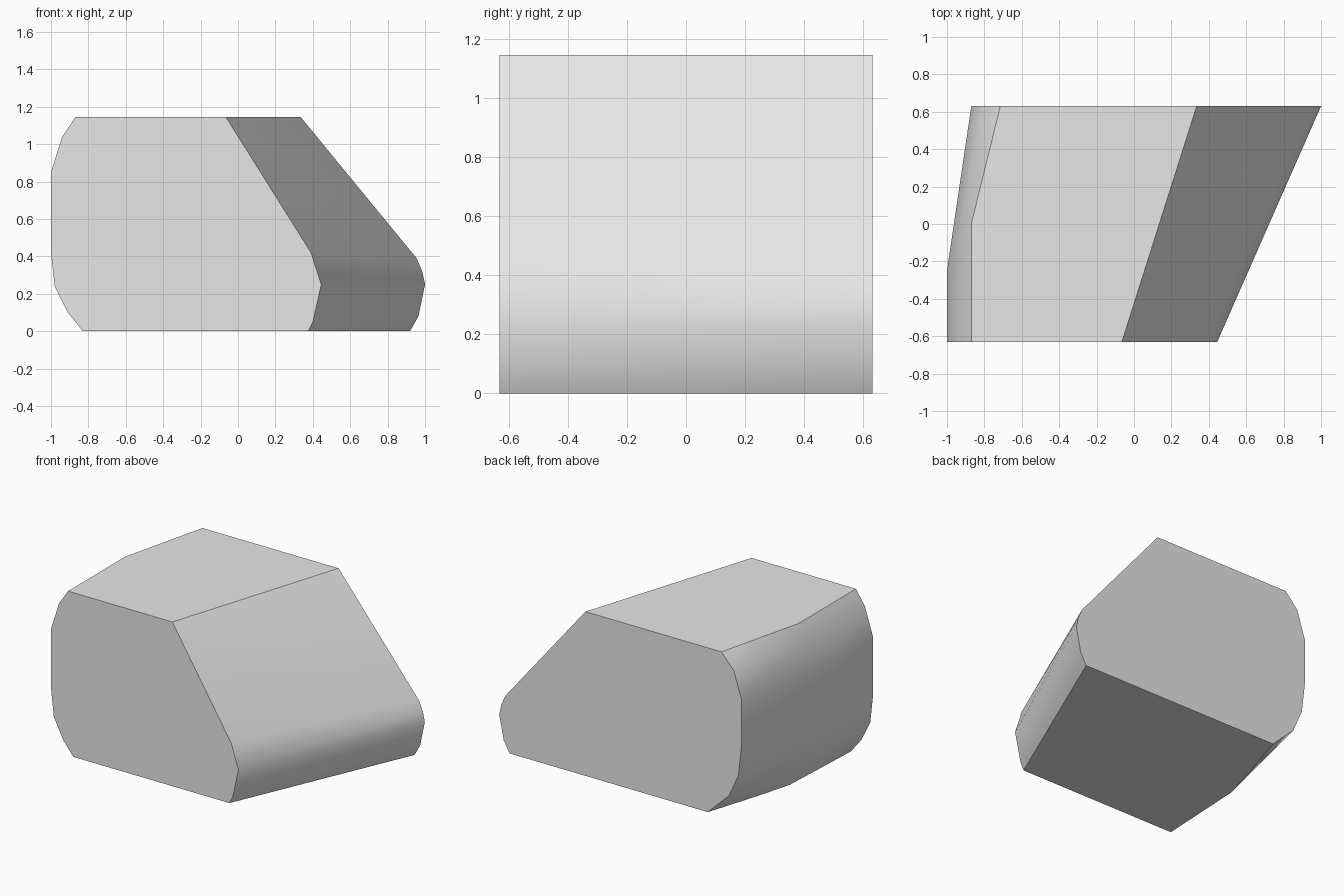
import bpy
import bmesh
import math

cube = bpy.data.objects.get("Cube")
if cube:
    bpy.data.objects.remove(cube, do_unlink=True)

TOP, DEPTH = 1.145, 0.63

# Side outlines as (x, z): left column is the rounded wall, right the slanted nose
front_wall = [(-.87, TOP), (-.94, 1.04), (-1, .85), (-1, .42), (-.98, .24), (-.91, .1), (-.83, 0)]
middle_wall = [(-.87, TOP), (-.925, 1.04), (-.96, .85), (-.96, .47), (-.935, .28), (-.87, .13), (-.8, 0)]
back_wall = [(-.715, TOP), (-.81, 1.04), (-.87, .85), (-.87, .535), (-.845, .32), (-.775, .16), (-.61, 0)]
front_nose = [(.375, 0), (.4, .05), (.445, .25), (.39, .42), (-.065, TOP)]
back_nose = [(.92, 0), (.965, .08), (1, .25), (.985, .32), (.955, .39), (.335, TOP)]
bulge = [(-1, .85), (-1, .45)]
underside = [(-.73, 0)]

sections = [(-DEPTH, front_wall + front_nose), (-.25, bulge), (0, middle_wall),
            (.25, underside), (DEPTH, back_wall + back_nose)]

# Wrap a convex skin around the sections
bm = bmesh.new()
for y, outline in sections:
    for x, z in outline:
        bm.verts.new((x, y, z))
hull = bmesh.ops.convex_hull(bm, input=bm.verts)
loose = {v for v in hull["geom_interior"] + hull["geom_unused"] if isinstance(v, bmesh.types.BMVert)}
bmesh.ops.delete(bm, geom=list(loose), context='VERTS')
bmesh.ops.dissolve_limit(bm, angle_limit=math.radians(0.5), verts=bm.verts, edges=bm.edges)
bmesh.ops.recalc_face_normals(bm, faces=bm.faces)
mesh = bpy.data.meshes.new("slanted_block")
bm.to_mesh(mesh)
bm.free()

block = bpy.data.objects.new("slanted_block", mesh)
bpy.context.collection.objects.link(block)

# Plain grey
grey = bpy.data.materials.new("light_grey")
grey.use_nodes = True
colour = (0.8, 0.8, 0.8, 1)
grey.diffuse_color = colour
grey.node_tree.nodes["Principled BSDF"].inputs["Base Color"].default_value = colour
mesh.materials.append(grey)

# Soft rounded sides, crisp rims
bpy.ops.object.select_all(action='DESELECT')
block.select_set(True)
bpy.context.view_layer.objects.active = block
bpy.ops.object.shade_smooth_by_angle(angle=math.radians(30))
